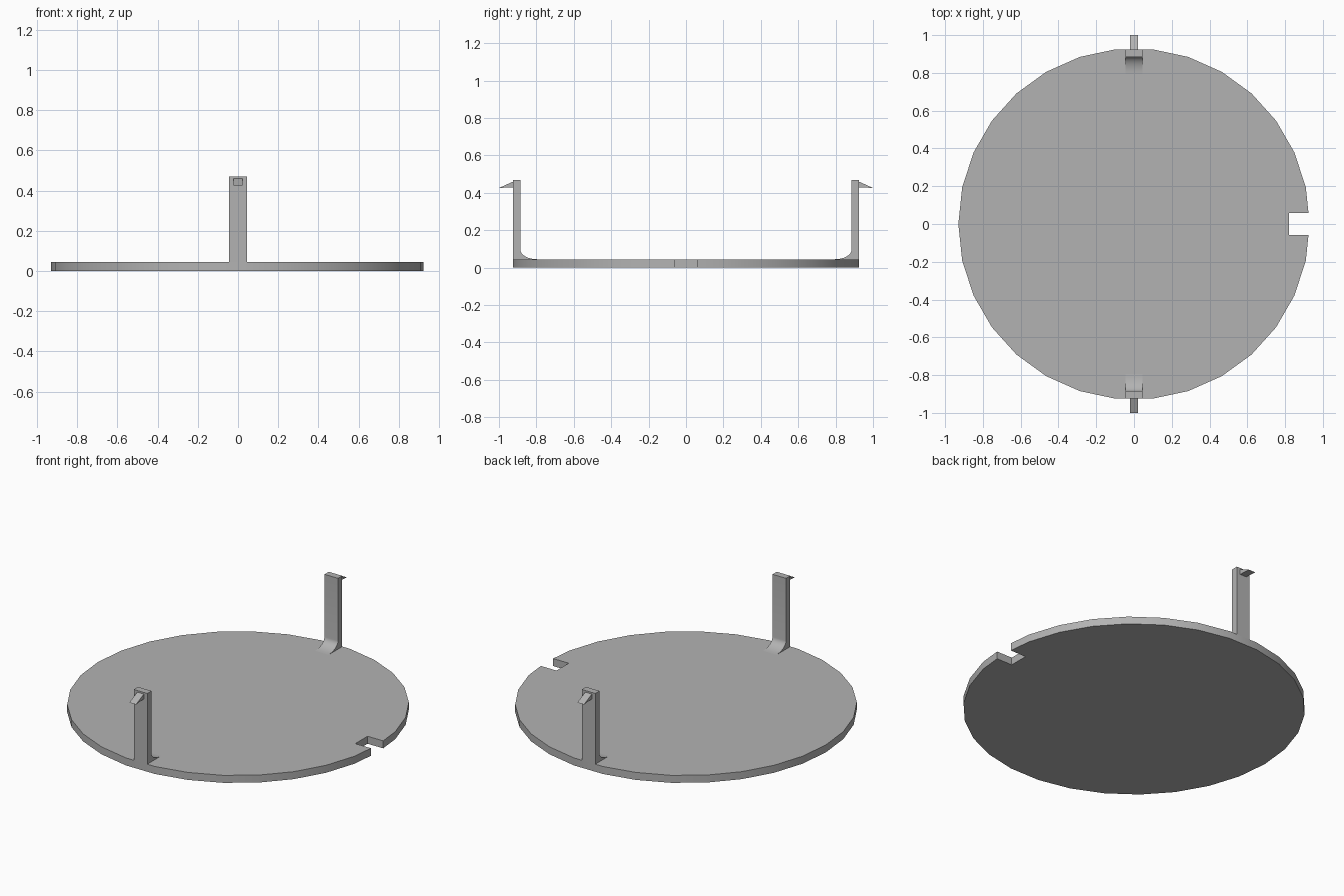
import bpy
import bmesh
from math import sin, cos, tan, pi, radians
from mathutils import Vector

cube = bpy.data.objects.get("Cube")
if cube:
    bpy.data.objects.remove(cube)

# Single plain material
grey = bpy.data.materials.new("light grey")
grey.use_nodes = True
colour = (0.45, 0.45, 0.45, 1)
grey.diffuse_color = colour
grey.node_tree.nodes["Principled BSDF"].inputs["Base Color"].default_value = colour

RADIUS, THICK, SIDES = 0.93, 0.045, 30
STEP = 2 * pi / SIDES
RIM = RADIUS * cos(STEP / 2)      # flat side of the disc under each post
INNER, TOP = 0.885, 0.47          # inner face and top of the posts


def prism(name, outline, direction):
    """Extrude a closed outline along a direction into a solid."""
    bm = bmesh.new()
    face = bm.faces.new([bm.verts.new(p) for p in outline])
    grown = bmesh.ops.extrude_face_region(bm, geom=[face])["geom"]
    moved = [v for v in grown if isinstance(v, bmesh.types.BMVert)]
    bmesh.ops.translate(bm, verts=moved, vec=Vector(direction))
    bmesh.ops.recalc_face_normals(bm, faces=bm.faces)
    mesh = bpy.data.meshes.new(name)
    bm.to_mesh(mesh)
    bm.free()
    mesh.materials.append(grey)
    obj = bpy.data.objects.new(name, mesh)
    bpy.context.collection.objects.link(obj)
    bpy.ops.object.select_all(action="DESELECT")
    obj.select_set(True)
    bpy.context.view_layer.objects.active = obj
    bpy.ops.object.shade_smooth_by_angle(angle=radians(30))
    return obj


# Disc with a square notch in its +x side
half = 0.058
edge = RADIUS - half * tan(STEP / 2)
rim = [(RADIUS * cos(i * STEP), RADIUS * sin(i * STEP), 0) for i in range(1, SIDES)]
notch = [(edge, -half, 0), (0.82, -half, 0), (0.82, half, 0), (edge, half, 0)]
prism("notched_disc", rim + notch, (0, 0, THICK))

# Post profile: upright with a concave fillet at its inner foot
fillet = [(INNER - 0.09 * (1 - sin(a)), THICK + 0.05 * (1 - cos(a)))
          for a in (i * pi / 16 for i in range(9))]
post = [(RIM, THICK)] + fillet + [(INNER, TOP), (RIM, TOP)]
# Hook profile: wedge pointing outward and slightly down
hook = [(RIM, 0.46), (1.0, 0.426), (RIM, 0.43)]

for side, label in ((-1, "front"), (1, "back")):
    for part, profile, width in (("post", post, 0.09), ("hook", hook, 0.044)):
        outline = [(-width / 2, side * y, z) for y, z in profile]
        prism(f"{label}_{part}", outline, (width, 0, 0))
